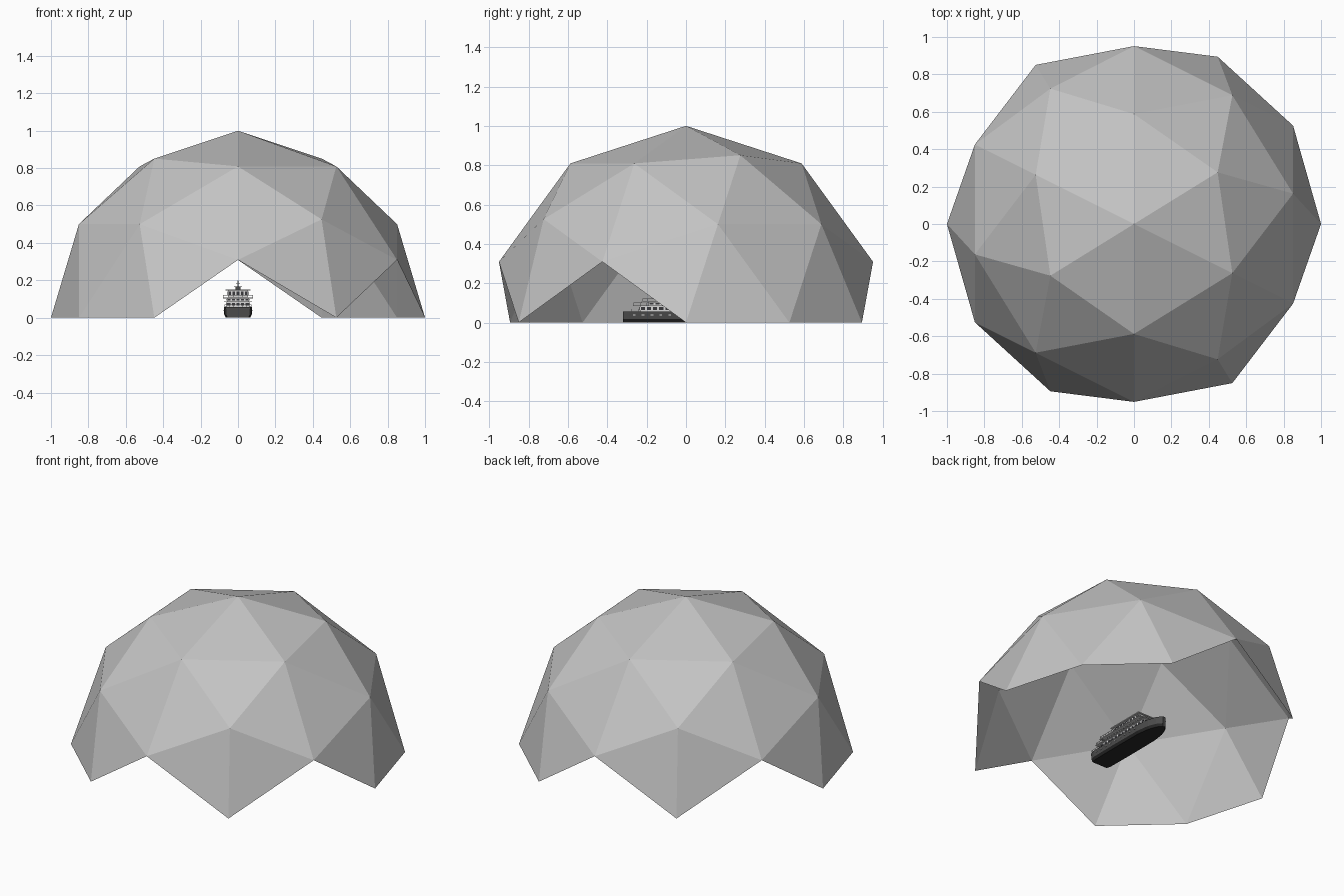
import bpy, bmesh, math
from mathutils import Matrix

if "Cube" in bpy.data.objects:
    bpy.data.objects.remove(bpy.data.objects["Cube"])


def material(name, rgb):
    m = bpy.data.materials.new(name)
    m.diffuse_color = (*rgb, 1)
    m.use_nodes = True
    m.node_tree.nodes["Principled BSDF"].inputs["Base Color"].default_value = m.diffuse_color
    return m


GREY = material("dome grey", (0.55, 0.55, 0.55))
BLACK = material("keel black", (0.02, 0.02, 0.02))
DARK = material("hull dark grey", (0.07, 0.07, 0.07))
WHITE = material("cabin white", (0.68, 0.68, 0.68))
GLASS = material("window dark", (0.04, 0.04, 0.045))
DECK = material("deck grey", (0.25, 0.25, 0.25))


def finish(bm, name, *mats):
    me = bpy.data.meshes.new(name)
    bm.to_mesh(me)
    bm.free()
    for m in mats:
        me.materials.append(m)
    ob = bpy.data.objects.new(name, me)
    bpy.context.collection.objects.link(ob)
    return ob


def add_box(bm, x0, x1, y0, y1, z0, z1):
    mat = Matrix.Translation(((x0 + x1) / 2, (y0 + y1) / 2, (z0 + z1) / 2))
    mat = mat @ Matrix.Diagonal((x1 - x0, y1 - y0, z1 - z0, 1))
    bmesh.ops.create_cube(bm, size=1, matrix=mat)


def boxes(name, mat, *dims):
    bm = bmesh.new()
    for d in dims:
        add_box(bm, *d)
    return finish(bm, name, mat)


# Dome: icosphere turned edge-up, everything below the equator removed
bm = bmesh.new()
bmesh.ops.create_icosphere(bm, subdivisions=2, radius=1)
a = math.atan(2) / 2
turn = Matrix.Rotation(a, 4, 'Z') @ Matrix.Rotation(-a, 4, 'Y')
bmesh.ops.transform(bm, matrix=turn, verts=bm.verts)
low = [v for v in bm.verts if v.co.z < -0.02]
bmesh.ops.delete(bm, geom=low, context='VERTS')
finish(bm, "dome", GREY)

# Hull: cross-sections lofted from flat stern to rounded bow (y, half width, top)
stations = [(-0.32, 0.066, 0.056), (-0.29, 0.074, 0.056), (-0.1, 0.076, 0.056),
            (0.12, 0.074, 0.057), (0.2, 0.06, 0.061), (0.25, 0.038, 0.065),
            (0.28, 0.01, 0.068)]
section = [(-1, 1), (-0.97, 0.3), (-0.85, 0), (0.85, 0), (0.97, 0.3), (1, 1)]
bm = bmesh.new()
rings = [[bm.verts.new((w * u, y, t * v)) for u, v in section] for y, w, t in stations]
for r, s in zip(rings, rings[1:]):
    for i in range(6):
        j = (i + 1) % 6
        bm.faces.new((r[i], r[j], s[j], s[i]))
bm.faces.new(rings[0])
bm.faces.new(rings[-1])
bmesh.ops.recalc_face_normals(bm, faces=bm.faces)
for f in bm.faces:
    z = f.calc_center_median().z
    f.material_index = 1 if z < 0.02 else 2 if f.normal.z > 0.8 else 0
finish(bm, "ship_hull", DARK, BLACK, DECK)

# Hull portholes
boxes("portholes", WHITE, *[(s * 0.0755 - 0.0015, s * 0.0755 + 0.0015, y, y + 0.014, 0.036, 0.04)
                            for s in (-1, 1) for y in [-0.27 + 0.045 * i for i in range(9)]])

# Cabin tiers: half width, stern y, bow y, bottom, top
tiers = [(0.062, -0.235, 0.17, 0.056, 0.084),
         (0.06, -0.19, 0.14, 0.086, 0.104),
         (0.054, -0.13, 0.11, 0.107, 0.147)]
boxes("cabins", WHITE, *[(-w, w, y0, y1, z0, z1) for w, y0, y1, z0, z1 in tiers])

# Deck slabs over each tier
boxes("deck_slabs", WHITE,
      (-0.074, 0.074, -0.27, 0.185, 0.083, 0.087),
      (-0.08, 0.08, -0.225, 0.15, 0.103, 0.108),
      (-0.066, 0.066, -0.14, 0.12, 0.146, 0.152))

# Windows: thin plates along sides and ends of each tier
bm = bmesh.new()
for w, y0, y1, z0, z1 in tiers:
    h = z1 - z0
    lo, hi = z0 + h * 0.3, z0 + h * 0.8
    n = int((y1 - y0) / 0.03)
    step = (y1 - y0) / n
    for i in range(n):
        y = y0 + i * step
        for s in (-1, 1):
            add_box(bm, s * w - 0.001, s * w + 0.001, y + 0.005, y + step - 0.005, lo, hi)
    for i in range(5):
        x = -w + i * w * 0.4
        for y in (y0, y1):
            add_box(bm, x + 0.004, x + w * 0.4 - 0.004, y - 0.001, y + 0.001, lo, hi)
finish(bm, "windows", GLASS)

# Railings: posts and a top bar around the open decks
bm = bmesh.new()
for w, y0, y1, z in [(0.07, -0.31, -0.24, 0.056), (0.072, -0.265, -0.2, 0.087),
                     (0.078, -0.22, 0.145, 0.108)]:
    top = z + 0.014
    for s in (-1, 1):
        add_box(bm, s * w - 0.001, s * w + 0.001, y0, y1, top - 0.002, top)
        n = int((y1 - y0) / 0.025)
        for i in range(n + 1):
            y = y0 + (y1 - y0) * i / n
            add_box(bm, s * w - 0.001, s * w + 0.001, y - 0.001, y + 0.001, z, top)
    add_box(bm, -w, w, y0 - 0.001, y0 + 0.001, top - 0.002, top)
    for i in range(1, 6):
        x = -w + w * i / 3
        add_box(bm, x - 0.001, x + 0.001, y0 - 0.001, y0 + 0.001, z, top)
finish(bm, "railings", WHITE)

# Funnel and mast
boxes("funnel", DARK, (-0.014, 0.014, -0.06, -0.015, 0.152, 0.168))
boxes("mast", DECK, (-0.004, 0.004, 0.04, 0.048, 0.152, 0.2),
      (-0.022, 0.022, 0.042, 0.046, 0.164, 0.168),
      (-0.012, 0.012, 0.042, 0.046, 0.18, 0.183))
